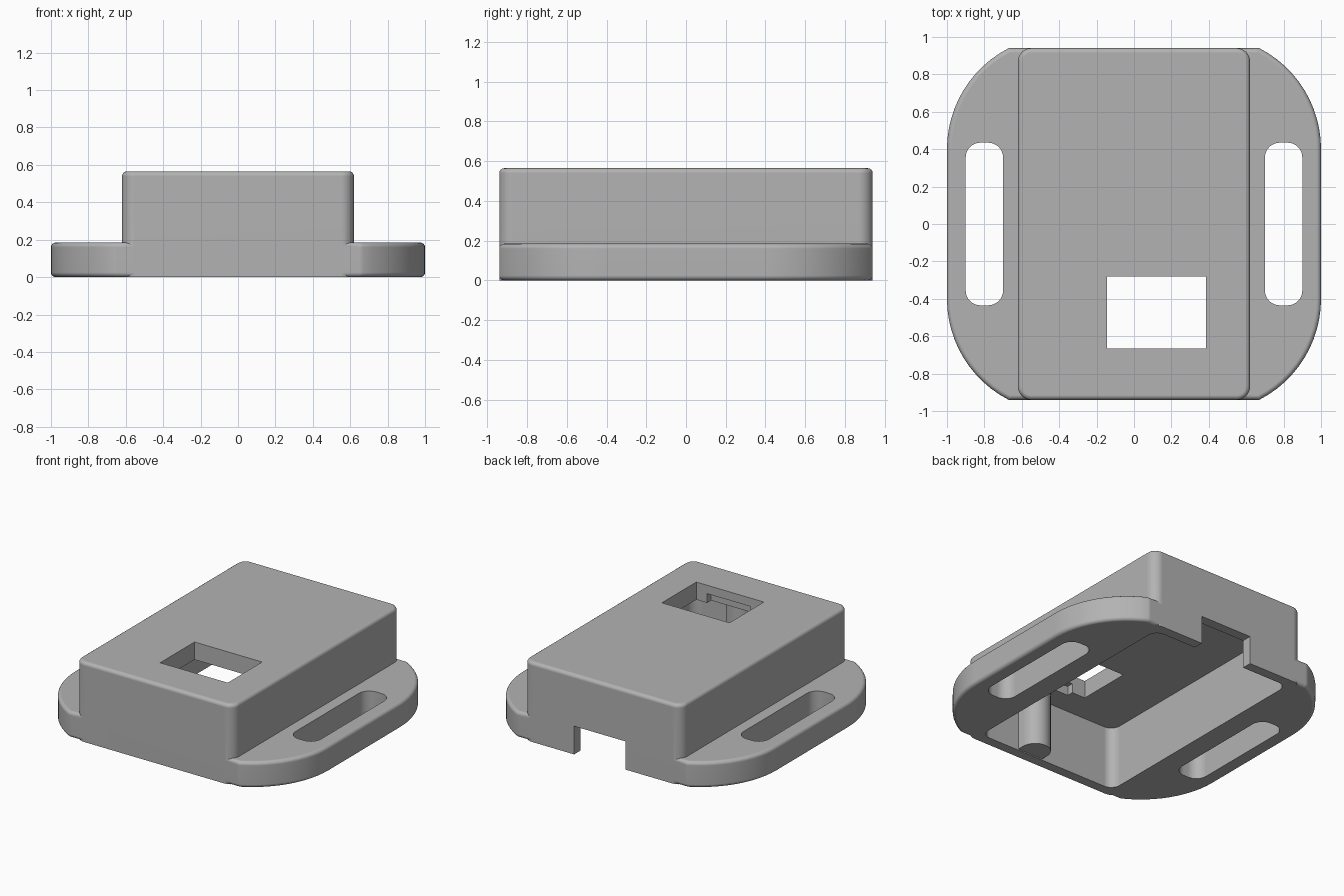
import bpy
import bmesh
from math import cos, sin, pi, radians, atan2

if "Cube" in bpy.data.objects:
    bpy.data.objects.remove(bpy.data.objects["Cube"])

grey = bpy.data.materials.new("grey plastic")
grey.use_nodes = True
COLOUR = (0.45, 0.45, 0.45, 1)
grey.diffuse_color = COLOUR
grey.node_tree.nodes["Principled BSDF"].inputs["Base Color"].default_value = COLOUR


def arc(cx, cy, r, a0, a1, steps):
    return [(cx + r * cos(a0 + (a1 - a0) * i / steps),
             cy + r * sin(a0 + (a1 - a0) * i / steps)) for i in range(steps + 1)]


def rounded_rect(x0, x1, y0, y1, r=0):
    if r == 0:
        return [(x0, y0), (x1, y0), (x1, y1), (x0, y1)]
    centres = [(x1 - r, y1 - r), (x0 + r, y1 - r), (x0 + r, y0 + r), (x1 - r, y0 + r)]
    return [p for i, (cx, cy) in enumerate(centres)
            for p in arc(cx, cy, r, i * pi / 2, (i + 1) * pi / 2, 8)]


def prism(name, outline, z0, z1, fillet=0, fillet_heights=()):
    """Extrude an outline and round the rims at the given heights."""
    bm = bmesh.new()
    base = bm.faces.new([bm.verts.new((x, y, z0)) for x, y in outline])
    top = bmesh.ops.extrude_face_region(bm, geom=[base])["geom"]
    verts = [g for g in top if isinstance(g, bmesh.types.BMVert)]
    bmesh.ops.translate(bm, vec=(0, 0, z1 - z0), verts=verts)
    bmesh.ops.recalc_face_normals(bm, faces=bm.faces)
    rims = [e for e in bm.edges
            if any(all(abs(v.co.z - h) < 1e-5 for v in e.verts) for h in fillet_heights)]
    if rims:
        bmesh.ops.bevel(bm, geom=rims, offset=fillet, segments=4, profile=0.5,
                        affect='EDGES', clamp_overlap=True)
    mesh = bpy.data.meshes.new(name)
    bm.to_mesh(mesh)
    bm.free()
    mesh.materials.append(grey)
    obj = bpy.data.objects.new(name, mesh)
    bpy.context.collection.objects.link(obj)
    return obj


def combine(target, other, operation):
    bpy.context.view_layer.objects.active = target
    mod = target.modifiers.new(operation.lower(), 'BOOLEAN')
    mod.operation, mod.solver, mod.object = operation, 'EXACT', other
    bpy.ops.object.modifier_apply(modifier=mod.name)
    bpy.data.objects.remove(other)


W, D, H = 0.62, 0.94, 0.565      # housing half width, half depth, height
WALL, CEILING, PLATE = 0.07, 0.44, 0.185

# Housing with rounded upright corners and a rounded top rim
case = prism("case_body", rounded_rect(-W, W, -D, D, 0.07), 0, H, 0.025, (H,))

# Strap plate whose corners are large arcs
cx, cy, r = 0.393, 0.4, 0.607
quarter = arc(cx, cy, r, 0, atan2(D - cy, 0.67 - cx), 12)
quarter[-1] = (0.67, D)
quarter.append((0.65, D))
half = quarter + [(-x, y) for x, y in reversed(quarter)]
plate = prism("strap_plate", half + [(-x, -y) for x, y in half], 0, PLATE,
              0.025, (0, PLATE))
combine(case, plate, 'UNION')

# Open cavity below, strap slots, top window, cable notch, relief under the window
cuts = [
    prism("cavity", rounded_rect(WALL - W, W - WALL, WALL - D, D - WALL, 0.07), -0.1, CEILING),
    prism("left_slot", rounded_rect(0.7, 0.9, -0.435, 0.435, 0.08), -0.1, 0.3),
    prism("right_slot", rounded_rect(-0.9, -0.7, -0.435, 0.435, 0.08), -0.1, 0.3),
    prism("window", rounded_rect(-0.145, 0.385, -0.665, -0.28), 0.3, 0.7),
    prism("cable_notch", rounded_rect(-0.185, 0.22, 0.8, 1.1), -0.1, 0.2),
    prism("window_relief", rounded_rect(-0.04, 0.3, -0.71, -0.6), 0.4, 0.505),
]
for cutter in cuts:
    combine(case, cutter, 'DIFFERENCE')

# Round-nosed post against the inside of the front wall
post = arc(0.14, -0.82, 0.1, 0, pi, 14) + [(0.04, -0.9), (0.24, -0.9)]
combine(case, prism("inner_post", post, 0.008, 0.47), 'UNION')

# Smooth fillets, flat panels
bpy.ops.object.select_all(action='DESELECT')
case.select_set(True)
bpy.context.view_layer.objects.active = case
bpy.ops.object.shade_smooth_by_angle(angle=radians(30))
weighted = case.modifiers.new("flat panels", 'WEIGHTED_NORMAL')
weighted.keep_sharp = True
